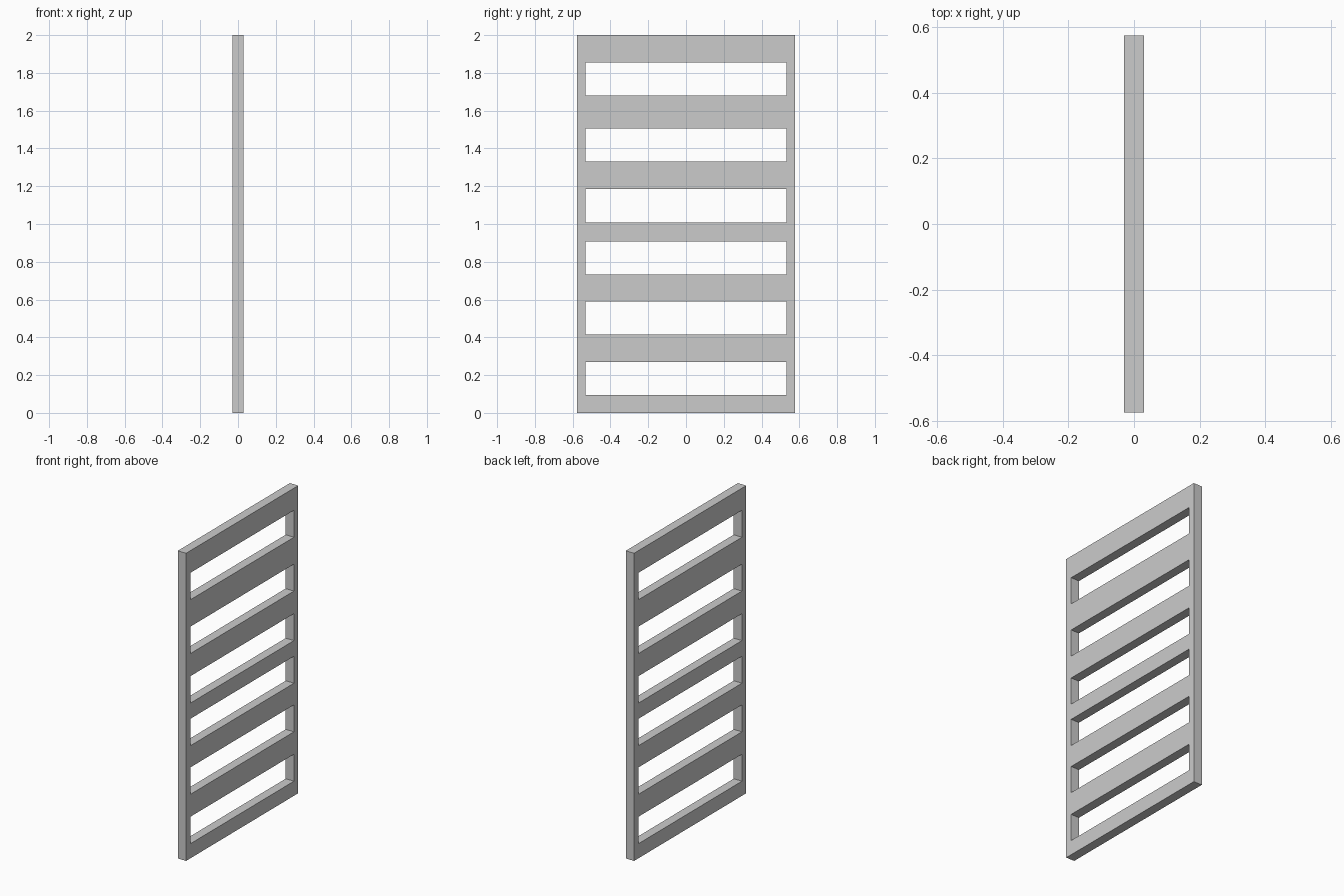
import bpy
import bmesh

if "Cube" in bpy.data.objects:
    bpy.data.objects.remove(bpy.data.objects["Cube"])

HALF_T = 0.03       # half thickness
HALF_W = 0.576      # half width of panel
HALF_SLOT = 0.532   # half width of slots
SLOT_H = 0.175
SLOT_BOTTOMS = [0.095, 0.416, 0.732, 1.009, 1.331, 1.681]

ys = [-HALF_W, -HALF_SLOT, HALF_SLOT, HALF_W]
zs = [0.0]
for b in SLOT_BOTTOMS:
    zs += [b, b + SLOT_H]
zs.append(2.0)

bm = bmesh.new()

# Flat slatted outline: odd rows of the middle column are the open slots
grid = [[bm.verts.new((-HALF_T, y, z)) for y in ys] for z in zs]
for r in range(len(zs) - 1):
    for c in range(len(ys) - 1):
        if c == 1 and r % 2 == 1:
            continue
        bm.faces.new((grid[r][c], grid[r][c + 1], grid[r + 1][c + 1], grid[r + 1][c]))

# Thicken the outline into a solid panel
res = bmesh.ops.extrude_face_region(bm, geom=bm.faces[:], use_keep_orig=True)
moved = [g for g in res["geom"] if isinstance(g, bmesh.types.BMVert)]
bmesh.ops.translate(bm, verts=moved, vec=(2 * HALF_T, 0, 0))
bmesh.ops.recalc_face_normals(bm, faces=bm.faces[:])

mesh = bpy.data.meshes.new("slatted_panel")
bm.to_mesh(mesh)
bm.free()
panel = bpy.data.objects.new("slatted_panel", mesh)
bpy.context.collection.objects.link(panel)
